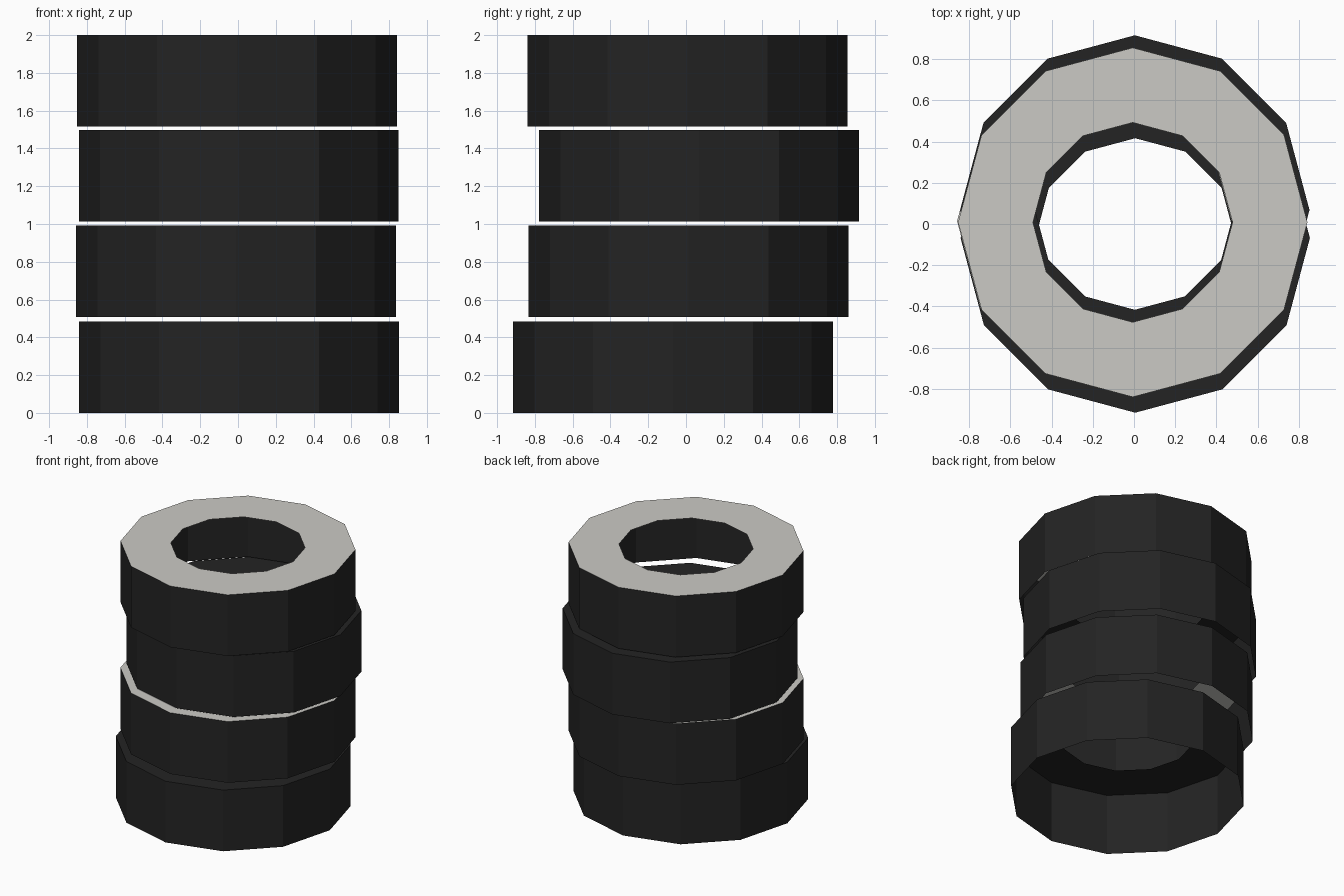
import bpy, bmesh, math

if "Cube" in bpy.data.objects:
    bpy.data.objects.remove(bpy.data.objects["Cube"])

SIDES = 12
OUTER_R, INNER_R, HEIGHT = 0.847, 0.484, 0.485


def material(name, rgb):
    m = bpy.data.materials.new(name)
    m.diffuse_color = (*rgb, 1.0)
    m.use_nodes = True
    m.node_tree.nodes["Principled BSDF"].inputs["Base Color"].default_value = m.diffuse_color
    return m


rubber = material("black rubber", (0.017, 0.017, 0.017))
pale = material("pale grey", (0.60, 0.59, 0.56))


def ring(bm, radius, z):
    return [bm.verts.new((radius * math.cos(2 * math.pi * i / SIDES),
                          radius * math.sin(2 * math.pi * i / SIDES), z))
            for i in range(SIDES)]


def tyre(name, x, y, z, top_index):
    """Open-bottomed tread wall with a flat ring on top."""
    bm = bmesh.new()
    loops = [ring(bm, OUTER_R, 0), ring(bm, OUTER_R, HEIGHT), ring(bm, INNER_R, HEIGHT)]
    for level in range(2):
        low, high = loops[level], loops[level + 1]
        for i in range(SIDES):
            j = (i + 1) % SIDES
            face = bm.faces.new((low[i], low[j], high[j], high[i]))
            # tread wall is rubber, top ring takes its own colour
            face.material_index = top_index if level else 0
    mesh = bpy.data.meshes.new(name)
    bm.to_mesh(mesh)
    bm.free()
    mesh.materials.append(rubber)
    mesh.materials.append(pale)
    obj = bpy.data.objects.new(name, mesh)
    obj.location = (x, y, z)
    bpy.context.collection.objects.link(obj)


# Loosely stacked tyres, alternating dark and pale top rings
tyre("bottom_tyre", 0.006, -0.068, 0.0, 0)
tyre("lower_middle_tyre", -0.011, 0.014, 0.507, 1)
tyre("upper_middle_tyre", 0.004, 0.068, 1.012, 0)
tyre("top_tyre", -0.006, 0.008, 1.515, 1)
